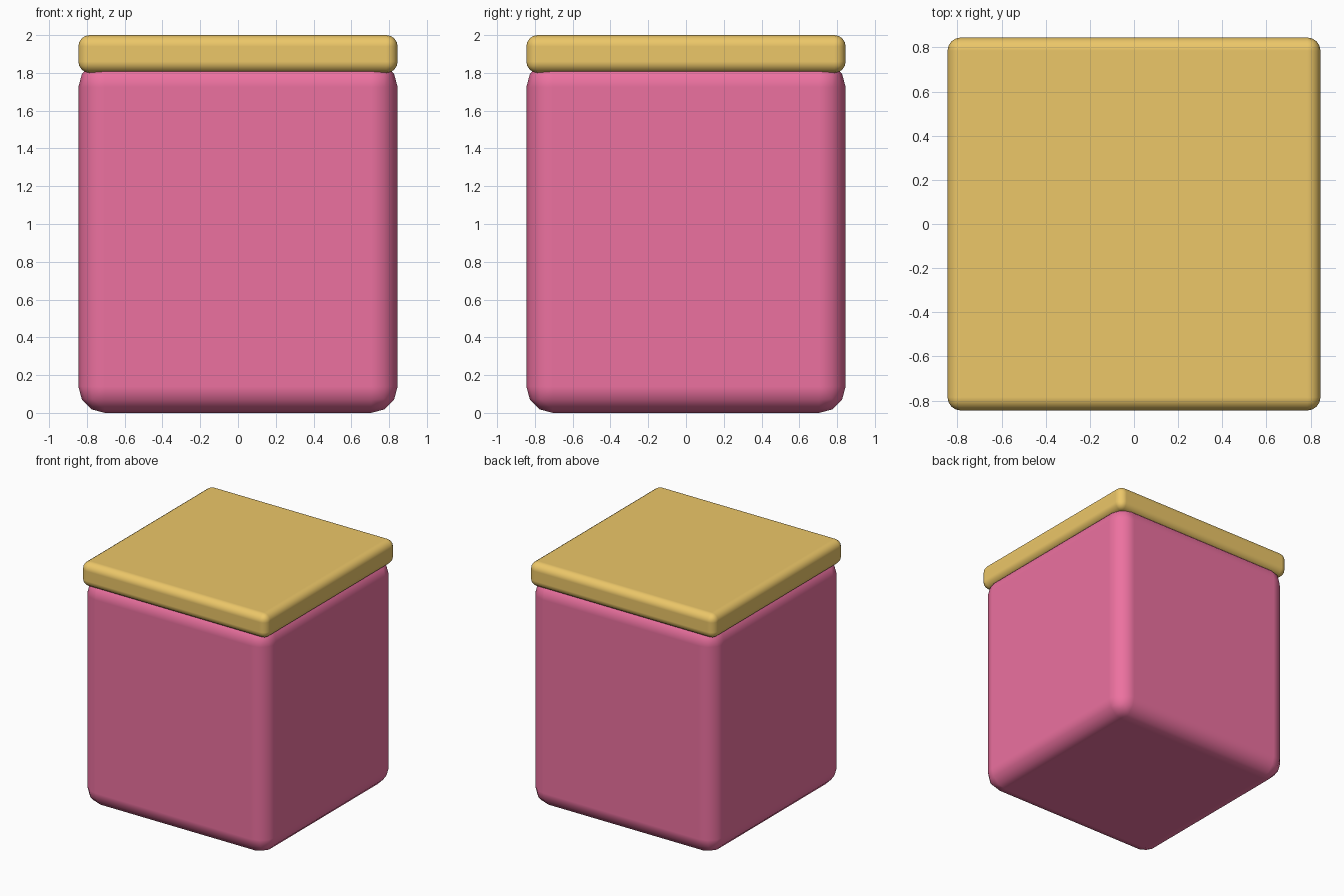
import bpy
import math

if "Cube" in bpy.data.objects:
    bpy.data.objects.remove(bpy.data.objects["Cube"])


def rounded_box(name, width, z0, z1, radius, segments, color):
    bpy.ops.mesh.primitive_cube_add(size=1, location=(0, 0, (z0 + z1) / 2))
    ob = bpy.context.object
    ob.name = name
    ob.scale = (width, width, z1 - z0)
    bpy.ops.object.transform_apply(location=False, rotation=False, scale=True)
    bpy.ops.object.shade_smooth_by_angle(angle=math.radians(40))
    bev = ob.modifiers.new("Rounding", 'BEVEL')
    bev.width = radius
    bev.segments = segments
    bev.harden_normals = True
    bpy.ops.object.modifier_move_to_index(modifier=bev.name, index=0)
    bpy.ops.object.modifier_apply(modifier=bev.name)
    bpy.ops.object.shade_smooth_by_angle(angle=math.radians(40))
    mat = bpy.data.materials.new(name + "_color")
    mat.diffuse_color = color
    mat.use_nodes = True
    mat.node_tree.nodes["Principled BSDF"].inputs["Base Color"].default_value = mat.diffuse_color
    ob.data.materials.append(mat)
    return ob


# Box body, its rounded top tucked into the lid
rounded_box("box_body", 1.69, 0.0, 1.865, 0.14, 3, (0.84, 0.165, 0.35, 1))

# Flat lid
rounded_box("box_lid", 1.69, 1.80, 2.0, 0.06, 4, (0.84, 0.57, 0.14, 1))
